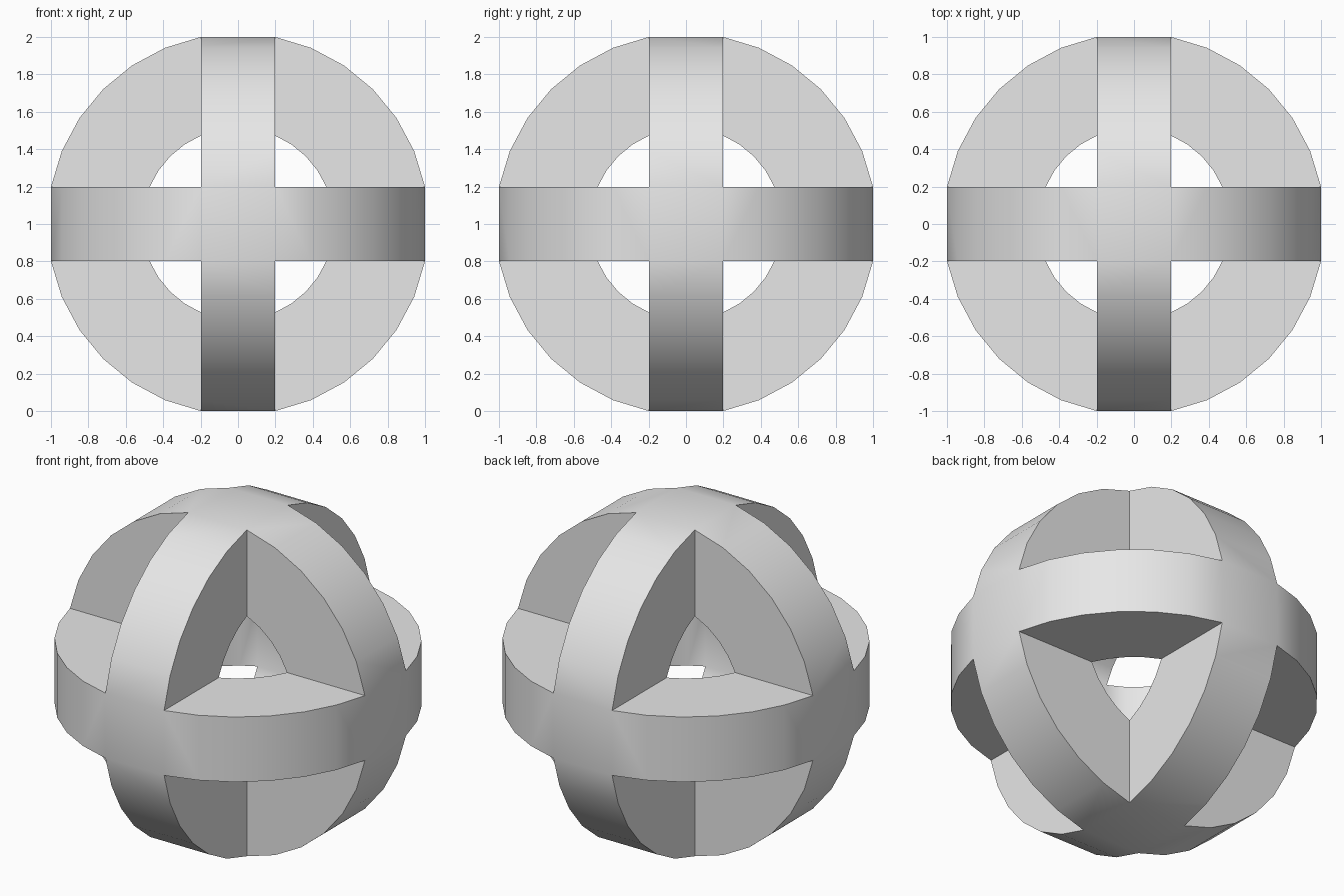
import bpy, bmesh, math
from mathutils import Vector

if "Cube" in bpy.data.objects:
    bpy.data.objects.remove(bpy.data.objects["Cube"])

W = 0.199        # half width of each hoop band
R_OUT = 1.0      # height of the flat crossing pads, outside
R_IN = 0.472     # height of the flat crossing pads, inside
SIGNS = (-1, 1)


def arc(reach, steps):
    """Quarter arc between two crossing pads, as (u, v) points."""
    start = math.atan2(W, reach)
    radius = math.hypot(W, reach)
    span = math.pi / 2 - 2 * start
    return [(radius * math.cos(start + span * i / steps),
             radius * math.sin(start + span * i / steps))
            for i in range(steps + 1)]


bm = bmesh.new()


def face(points, axis, smooth):
    """Add a face; axis turns the local frame so that w lies along that axis."""
    verts = []
    for u, v, w in points:
        co = Vector((0, 0, 0))
        co[(axis + 1) % 3], co[(axis + 2) % 3], co[axis] = u, v, w
        verts.append(bm.verts.new(co))
    bm.faces.new(verts).smooth = smooth


outer, inner = arc(R_OUT, 6), arc(R_IN, 4)
for axis in range(3):
    for su in SIGNS:
        for sv in SIGNS:
            # curved band outside and inside
            for path in (outer, inner):
                for (u0, v0), (u1, v1) in zip(path, path[1:]):
                    face([(su * u0, sv * v0, -W), (su * u1, sv * v1, -W),
                          (su * u1, sv * v1, W), (su * u0, sv * v0, W)], axis, True)
            # flat side walls of the hoop
            for sw in SIGNS:
                face([(su * u, sv * v, sw * W) for u, v in outer + inner[::-1]],
                     axis, False)
    # square pads where two hoops cross
    for reach in (R_OUT, R_IN):
        for s in SIGNS:
            face([(-W, -W, s * reach), (W, -W, s * reach),
                  (W, W, s * reach), (-W, W, s * reach)], axis, True)

bmesh.ops.remove_doubles(bm, verts=bm.verts, dist=0.0005)
bmesh.ops.recalc_face_normals(bm, faces=bm.faces)
bmesh.ops.translate(bm, verts=bm.verts, vec=(0, 0, 1))

mesh = bpy.data.meshes.new("crossed_hoops")
bm.to_mesh(mesh)
bm.free()
hoops = bpy.data.objects.new("crossed_hoops", mesh)
bpy.context.collection.objects.link(hoops)

# plain grey finish
grey = bpy.data.materials.new("light grey")
grey.diffuse_color = (0.8, 0.8, 0.8, 1)
grey.use_nodes = True
grey.node_tree.nodes["Principled BSDF"].inputs["Base Color"].default_value = grey.diffuse_color
mesh.materials.append(grey)

# smooth bands with crisp rims
bpy.context.view_layer.objects.active = hoops
hoops.select_set(True)
bpy.ops.object.shade_smooth_by_angle(angle=math.radians(35))
